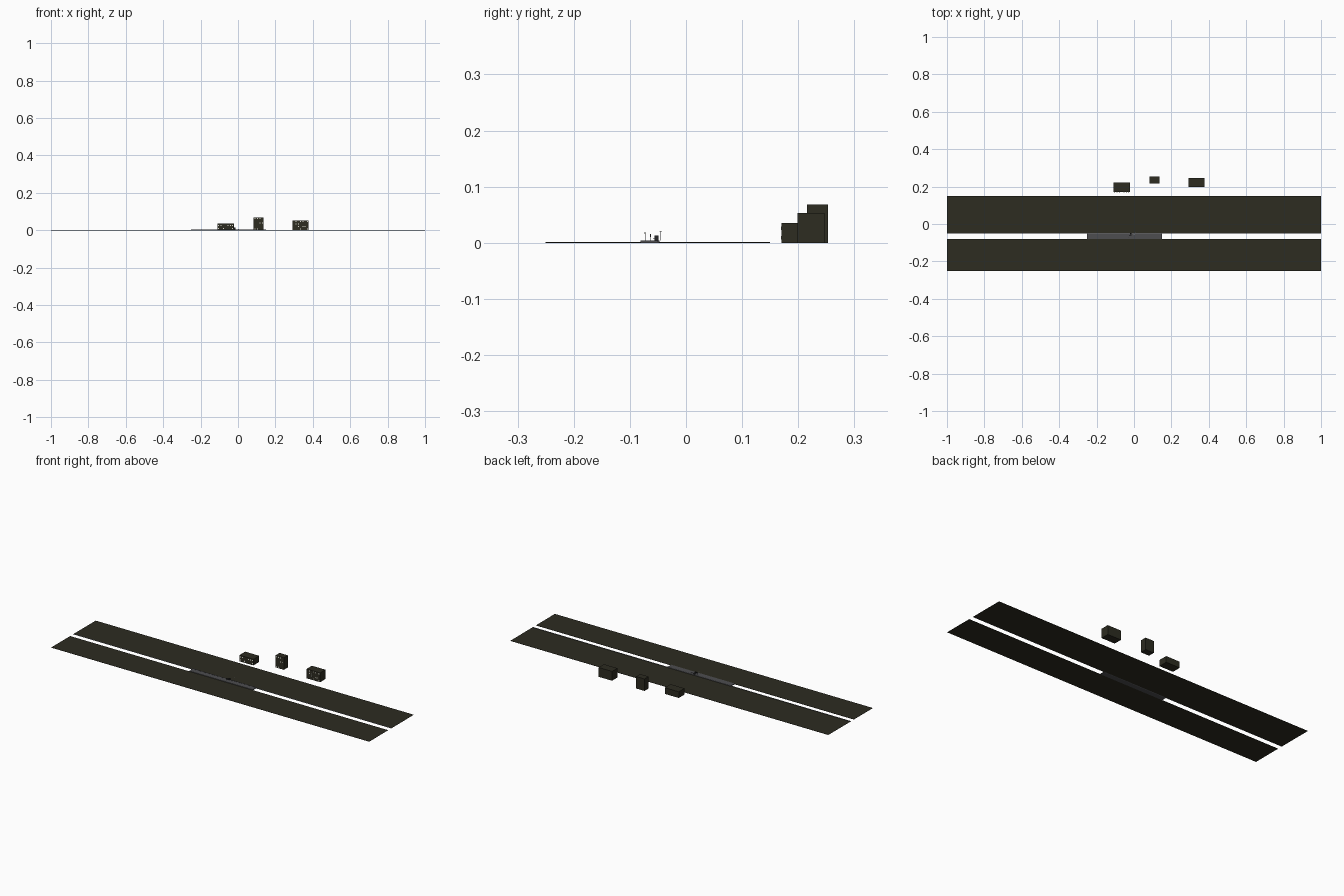
import bpy
import random

if "Cube" in bpy.data.objects:
    bpy.data.objects.remove(bpy.data.objects["Cube"])
random.seed(4)


def material(name, rgb):
    m = bpy.data.materials.new(name)
    m.use_nodes = True
    m.diffuse_color = (*rgb, 1)
    m.node_tree.nodes["Principled BSDF"].inputs["Base Color"].default_value = (*rgb, 1)
    return m


olive = material("dark olive", (0.026, 0.025, 0.015))
concrete = material("platform grey", (0.075, 0.075, 0.08))
steel = material("steel grey", (0.16, 0.16, 0.17))
charcoal = material("charcoal", (0.02, 0.02, 0.022))
pale = material("pale window", (0.75, 0.74, 0.66))


def box(name, x, y, z, mat):
    """Box between (low, high) pairs on each axis."""
    bpy.ops.mesh.primitive_cube_add(size=1, location=[sum(p) / 2 for p in (x, y, z)])
    ob = bpy.context.object
    ob.name = name
    ob.scale = [p[1] - p[0] for p in (x, y, z)]
    bpy.ops.object.transform_apply(location=False, rotation=False, scale=True)
    ob.data.materials.append(mat)
    return ob


def post(name, x, y, z, mat, r=0.0005):
    return box(name, (x - r, x + r), (y - r, y + r), z, mat)


# Ground strips on both sides of the track gap
box("front_ground", (-1, 1), (-0.25, -0.08), (0, 0.001), olive)
box("back_ground", (-1, 1), (-0.048, 0.15), (0, 0.001), olive)

# Thin rail along the gap
box("rail", (-1, 1), (-0.052, -0.049), (0, 0.0025), steel)

# Platform with a lighter edge
box("platform", (-0.25, 0.15), (-0.081, -0.047), (0, 0.004), concrete)
box("platform_edge", (-0.25, 0.15), (-0.051, -0.047), (0.004, 0.0045), steel)

# Lamp posts
for x, y, top in ((-0.03, -0.073, 0.018), (0.01, -0.045, 0.021)):
    post("lamp_post", x, y, (0.004, top), steel)
    box("lamp_head", (x - 0.002, x + 0.002), (y - 0.002, y + 0.002), (top - 0.001, top), pale)

# Station sign on two legs
for x in (-0.027, -0.013):
    post("sign_leg", x, -0.063, (0.004, 0.016), steel)
box("sign_board", (-0.027, -0.013), (-0.064, -0.062), (0.01, 0.016), charcoal)

# Bench and vending cabinet
box("bench_seat", (-0.004, 0.006), (-0.059, -0.054), (0.0065, 0.0075), steel)
for x in (-0.002, 0.004):
    post("bench_leg", x, -0.056, (0.004, 0.0065), charcoal)
box("cabinet", (-0.021, -0.014), (-0.056, -0.049), (0.004, 0.013), charcoal)

# Distant buildings with scattered lit windows on the front
buildings = (
    ("low_building", (-0.11, -0.022), (0.17, 0.222), 0.035, 7, 2),
    ("tall_building", (0.084, 0.137), (0.216, 0.253), 0.068, 4, 6),
    ("wide_building", (0.292, 0.377), (0.199, 0.247), 0.053, 7, 4),
)
for name, xs, ys, top, cols, rows in buildings:
    box(name, xs, ys, (0, top), olive)
    dx, dz = (xs[1] - xs[0]) / cols, top / rows
    for i in range(cols):
        for j in range(rows):
            if random.random() < 0.35:
                cx, cz = xs[0] + (i + 0.5) * dx, (j + 0.5) * dz
                box(name + "_window", (cx - 0.0025, cx + 0.0025),
                    (ys[0] - 0.0006, ys[0]), (cz - 0.003, cz + 0.003), pale)
